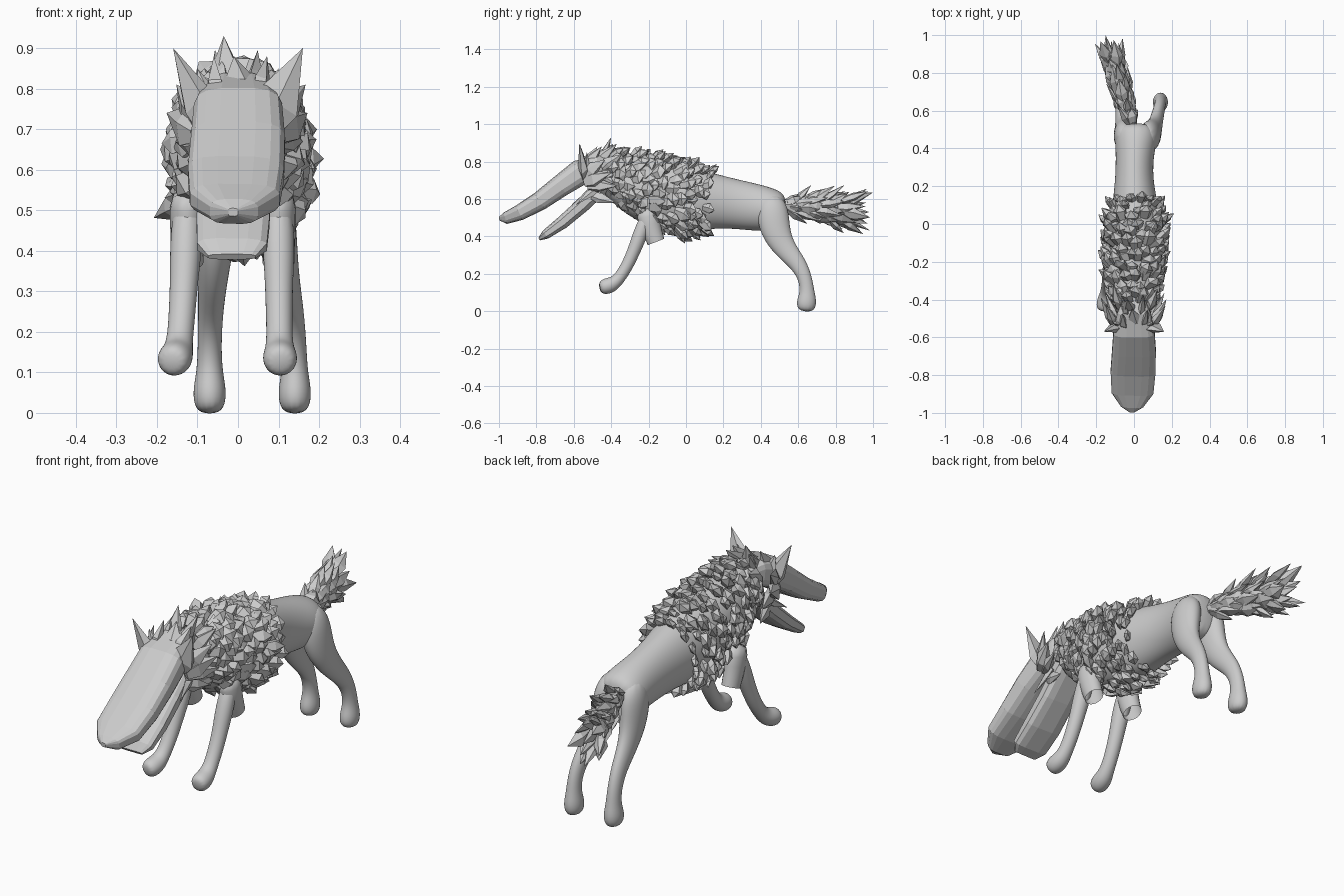
import bpy, bmesh, math, random
from mathutils import Vector

if "Cube" in bpy.data.objects:
    bpy.data.objects.remove(bpy.data.objects["Cube"])

random.seed(7)
rnd = random.uniform


def finish(bm, name, smooth=False, subsurf=0):
    bmesh.ops.recalc_face_normals(bm, faces=bm.faces)
    me = bpy.data.meshes.new(name)
    bm.to_mesh(me)
    bm.free()
    ob = bpy.data.objects.new(name, me)
    bpy.context.collection.objects.link(ob)
    if subsurf:
        mod = ob.modifiers.new("Subdivision", 'SUBSURF')
        mod.levels = mod.render_levels = subsurf
    for p in me.polygons:
        p.use_smooth = smooth
    return ob


def tube(name, stations, sides=12, power=1.0, smooth=True, subsurf=2, caps=(True, True)):
    """Loft rings along a path; station = (x, y, z, half width, half depth)."""
    bm = bmesh.new()
    pts = [Vector(s[:3]) for s in stations]
    rings = []
    for i, s in enumerate(stations):
        t = (pts[min(i + 1, len(pts) - 1)] - pts[max(i - 1, 0)]).normalized()
        u = Vector((1, 0, 0))
        u = (u - t * u.dot(t)).normalized()
        v = t.cross(u)
        ring = []
        for k in range(sides):
            a = 2 * math.pi * (k + 0.5) / sides
            c, n = math.cos(a), math.sin(a)
            c = math.copysign(abs(c) ** power, c)
            n = math.copysign(abs(n) ** power, n)
            ring.append(bm.verts.new(pts[i] + u * c * s[3] + v * n * s[4]))
        rings.append(ring)
    for r0, r1 in zip(rings, rings[1:]):
        for k in range(sides):
            j = (k + 1) % sides
            bm.faces.new((r0[k], r0[j], r1[j], r1[k]))
    if caps[0]:
        bm.faces.new(rings[0][::-1])
    if caps[1]:
        bm.faces.new(rings[-1])
    return finish(bm, name, smooth, subsurf)


def tuft(bm, base, tip, width, flat=0.55, out=(0, 0, 1), sides=5, bulge=0.35):
    """Faceted shard of fur, widest part way along, ending in a point."""
    base, tip = Vector(base), Vector(tip)
    d = (tip - base).normalized()
    a = d.cross(Vector(out))
    if a.length < 0.05:
        a = d.cross(Vector((1, 0, 0)))
    a.normalize()
    b = d.cross(a)
    rings = []
    spin = rnd(0, 6.28)
    for f, w in ((0, 0.75), (bulge, 1.0)):
        ring = []
        for k in range(sides):
            t = spin + 2 * math.pi * k / sides
            r = width * w * rnd(0.8, 1.2)
            ring.append(bm.verts.new(base.lerp(tip, f + rnd(-.08, .08) * (f > 0))
                                     + a * math.cos(t) * r + b * math.sin(t) * r * flat))
        rings.append(ring)
    end = bm.verts.new(tip)
    bm.faces.new(rings[0])
    for k in range(sides):
        j = (k + 1) % sides
        bm.faces.new((rings[0][k], rings[0][j], rings[1][j], rings[1][k]))
        bm.faces.new((rings[1][k], rings[1][j], end))


# Torso: neck to rump
body = [(0, -0.50, 0.75, 0.07, 0.06), (0, -0.42, 0.735, 0.09, 0.10),
        (0, -0.33, 0.695, 0.12, 0.14), (0.005, -0.20, 0.64, 0.14, 0.185),
        (0.01, 0.0, 0.595, 0.14, 0.18), (0.005, 0.12, 0.59, 0.12, 0.155),
        (0, 0.25, 0.575, 0.10, 0.135), (0.005, 0.38, 0.553, 0.103, 0.128),
        (0.012, 0.47, 0.54, 0.118, 0.115), (0.012, 0.535, 0.535, 0.09, 0.085)]
tube("torso", body, sides=16)


def body_at(y):
    for s, e in zip(body, body[1:]):
        if y <= e[1]:
            f = (y - s[1]) / (e[1] - s[1])
            return [p + (q - p) * f for p, q in zip(s, e)]
    return list(body[-1])


# Thick shaggy coat of chunky overlapping shards over neck, chest and belly
bm = bmesh.new()
rows, around = 12, 17
for i in range(rows):
    for k in range(around):
        ang = 2 * math.pi * (k + 0.5 * (i % 2) + rnd(-0.3, 0.3)) / around
        c, s = math.cos(ang), math.sin(ang)
        y = -0.43 + i * 0.046 + rnd(-0.02, 0.02) + 0.04 * max(s, 0)
        cx, _, cz, rx, rz = body_at(y)
        n = Vector((c / rx, 0, s / rz)).normalized()
        p = Vector((cx + c * rx * 0.94, y, cz + s * rz * 0.94))
        d = (n * rnd(0.5, 0.8) + Vector((rnd(-.15, .15), rnd(0.45, 1.0), rnd(-.2, .1)))).normalized()
        fade = 1.0 if i < rows - 2 else 0.8
        tuft(bm, p, p + d * rnd(0.07, 0.098) * fade, rnd(0.032, 0.045) * fade, 0.6, n, 5, 0.6)
finish(bm, "body_fur")

# Upper head and long flat snout
tube("upper_head", [(-0.012, -0.998, 0.495, 0.012, 0.01), (-0.01, -0.965, 0.497, 0.06, 0.032),
                    (-0.008, -0.89, 0.527, 0.112, 0.043), (-0.005, -0.78, 0.59, 0.12, 0.052),
                    (0, -0.67, 0.67, 0.117, 0.06), (0, -0.57, 0.74, 0.11, 0.07),
                    (0, -0.47, 0.775, 0.09, 0.065), (0, -0.38, 0.77, 0.05, 0.05)],
     sides=16, power=0.6, smooth=False, subsurf=0)

# Lower jaw, hanging open
tube("lower_jaw", [(-0.015, -0.785, 0.385, 0.06, 0.008), (-0.015, -0.75, 0.41, 0.088, 0.026),
                   (-0.012, -0.66, 0.475, 0.092, 0.036), (-0.008, -0.55, 0.57, 0.09, 0.04),
                   (0, -0.44, 0.68, 0.085, 0.045), (0, -0.38, 0.73, 0.07, 0.04)],
     sides=12, power=0.6, smooth=False, subsurf=0)

# Ears and the ruff over the crown and behind the cheeks, mirrored
ears = bmesh.new()
ruff = bmesh.new()
for m in (-1, 1):
    tuft(ears, (m * 0.075, -0.54, 0.71), (m * 0.16, -0.57, 0.90), 0.05, 0.5, (0, 1, 0), 5, 0.3)
    tuft(ears, (m * 0.07, -0.53, 0.74), (m * 0.10, -0.53, 0.85), 0.035, 0.6, (0, 1, 0), 5, 0.3)
    for base, tip, w in (((0.05, -0.54, 0.76), (0.06, -0.47, 0.88), 0.04),
                         ((0.10, -0.54, 0.72), (0.165, -0.42, 0.81), 0.04),
                         ((0.10, -0.54, 0.69), (0.18, -0.38, 0.74), 0.045),
                         ((0.09, -0.52, 0.67), (0.16, -0.37, 0.67), 0.035),
                         ((0.08, -0.50, 0.62), (0.13, -0.39, 0.58), 0.03),
                         ((0.08, -0.44, 0.76), (0.12, -0.33, 0.84), 0.04),
                         ((0.04, -0.48, 0.79), (0.055, -0.38, 0.895), 0.04),
                         ((0.03, -0.42, 0.78), (0.04, -0.31, 0.87), 0.04),
                         ((0.085, -0.47, 0.66), (0.10, -0.60, 0.57), 0.022)):
        base = (m * base[0], base[1], base[2])
        tip = (m * (tip[0] + rnd(-.015, .015)), tip[1] + rnd(-.02, .02), tip[2])
        tuft(ruff, base, tip, w, 0.6, (m, 0, 0.3))
tuft(ruff, (-0.02, -0.46, 0.79), (-0.035, -0.40, 0.93), 0.04, 0.6, (0, 1, 0))
tuft(ruff, (0.0, -0.54, 0.77), (-0.01, -0.45, 0.88), 0.045, 0.6, (0, 1, 0))
finish(ears, "ears")
finish(ruff, "cheek_ruff")

# Front legs and the shoulder sleeves they come out of
front = [(-0.20, 0.53, 0.035), (-0.245, 0.41, 0.042), (-0.275, 0.33, 0.036), (-0.315, 0.24, 0.034),
         (-0.36, 0.17, 0.033), (-0.395, 0.142, 0.043), (-0.435, 0.13, 0.045), (-0.462, 0.125, 0.03)]
for side, top, foot in (("left", -0.125, -0.165), ("right", 0.10, 0.105)):
    n = len(front) - 1
    tube(side + "_front_leg", [(top + (foot - top) * (i / n) ** 1.3, y, z, r, r)
                               for i, (y, z, r) in enumerate(front)])
    tube(side + "_shoulder_sleeve", [(top, -0.21, 0.56, 0.05, 0.07), (top, -0.195, 0.46, 0.045, 0.06),
                                     (top, -0.16, 0.37, 0.042, 0.05)],
         sides=10, smooth=True, subsurf=1, caps=(True, False))

# Hind legs: hip, thigh, hock and round paw (y, z, half width, half depth)
hind = [(0.45, 0.62, 0.035, 0.05), (0.46, 0.55, 0.062, 0.092), (0.475, 0.43, 0.052, 0.085),
        (0.525, 0.335, 0.038, 0.062), (0.605, 0.25, 0.032, 0.046), (0.64, 0.17, 0.03, 0.038),
        (0.648, 0.10, 0.033, 0.04), (0.645, 0.05, 0.045, 0.058), (0.64, -0.004, 0.035, 0.045)]
for side, top, foot in (("left", -0.045, -0.07), ("right", 0.06, 0.14)):
    n = len(hind) - 1
    tube(side + "_hind_leg", [(top + (foot - top) * min(1, 1.8 * i / n), y, z, w, d)
                              for i, (y, z, w, d) in enumerate(hind)])

# Bushy tail: slim core plus large swept shards
tail = [Vector((-0.01, 0.50, 0.565)), Vector((-0.045, 0.62, 0.56)),
        Vector((-0.085, 0.75, 0.54)), Vector((-0.12, 0.88, 0.54))]
tube("tail_core", [(*p, r, r) for p, r in zip(tail, (0.03, 0.035, 0.045, 0.02))], subsurf=1)
bm = bmesh.new()
for i in range(50):
    f = i / 49
    q = f * 2.7
    j = min(int(q), 2)
    c = tail[j].lerp(tail[j + 1], q - j) + Vector((0, 0.02, 0))
    ang = i * 2.4
    n = Vector((math.cos(ang) * 0.6, 0, math.sin(ang)))
    base = c + n * (0.018 + 0.035 * min(1, f * 2))
    tip = base + Vector((-0.03, rnd(0.07, 0.15), 0)) + n * rnd(0.02, 0.085)
    tip.y = min(tip.y, 0.985)
    tuft(bm, base, tip, rnd(0.026, 0.04), 0.6, n, 5, 0.4)
for tip in ((-0.15, 1.0, 0.635), (-0.14, 0.98, 0.53), (-0.12, 0.97, 0.47)):
    tuft(bm, (-0.11, 0.84, 0.5 * tip[2] + 0.27), tip, 0.035, 0.6, (1, 0, 0))
finish(bm, "tail_fur")
